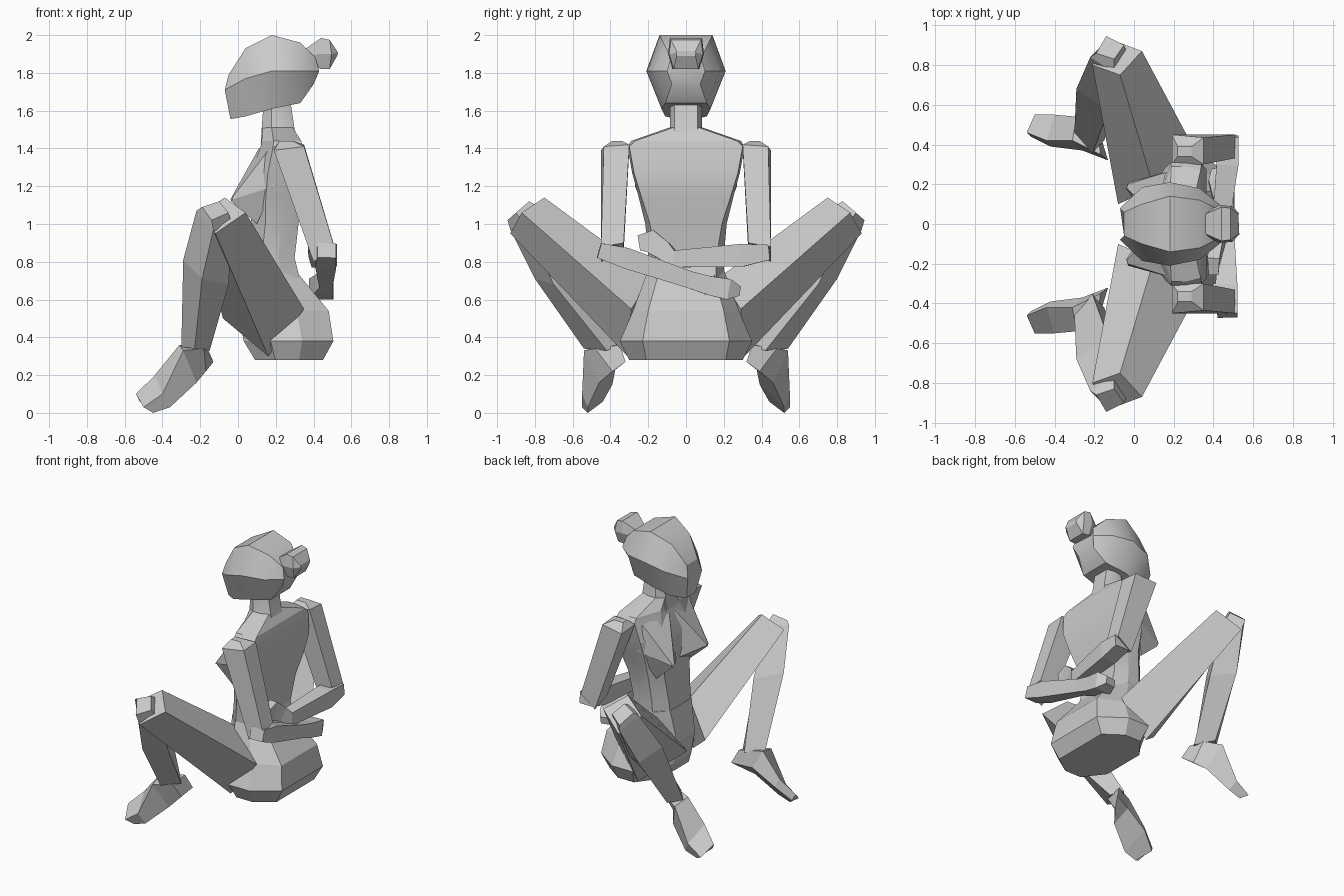
import bpy, bmesh
from mathutils import Vector


def finish(name, bm, mirror=False, angle=0.5):
    bmesh.ops.recalc_face_normals(bm, faces=bm.faces)
    me = bpy.data.meshes.new(name)
    bm.to_mesh(me)
    bm.free()
    ob = bpy.data.objects.new(name, me)
    bpy.context.collection.objects.link(ob)
    if mirror:
        m = ob.modifiers.new("mirror", 'MIRROR')
        m.use_axis = (False, True, False)
        m.use_mirror_merge = False
    for o in bpy.context.selected_objects:
        o.select_set(False)
    bpy.context.view_layer.objects.active = ob
    ob.select_set(True)
    if angle:
        bpy.ops.object.shade_smooth_by_angle(angle=angle)
    return ob


def loft(name, rings, mirror=False, angle=0):
    """Skin a list of equal-length rings and cap both ends."""
    bm = bmesh.new()
    vs = [[bm.verts.new(p) for p in r] for r in rings]
    n = len(rings[0])
    for a, b in zip(vs, vs[1:]):
        for i in range(n):
            j = (i + 1) % n
            bm.faces.new((a[i], a[j], b[j], b[i]))
    bm.faces.new(vs[0])
    bm.faces.new(vs[-1][::-1])
    return finish(name, bm, mirror, angle)


def tube(name, path, side, mirror=False):
    """Four-sided limb: path of (x, y, z, half width, half depth)."""
    pts = [Vector(p[:3]) for p in path]
    rings = []
    for i, p in enumerate(path):
        d = (pts[min(i + 1, len(pts) - 1)] - pts[max(i - 1, 0)]).normalized()
        s = Vector(side)
        s = (s - d * s.dot(d)).normalized()
        t = d.cross(s)
        rings.append([pts[i] + s * p[3] * a + t * p[4] * b
                      for a, b in ((1, 1), (-1, 1), (-1, -1), (1, -1))])
    return loft(name, rings, mirror)


def level(z, xf, xb, w, wf, wb):
    """Horizontal eight-sided body section: front, back, half widths."""
    a, b = xf + (xb - xf) * .3, xf + (xb - xf) * .65
    return [(xf, -wf, z), (a, -w, z), (b, -w, z), (xb, -wb, z),
            (xb, wb, z), (b, w, z), (a, w, z), (xf, wf, z)]


def station(x, top, mid, low):
    """Head section across x: (half width, z, x shift) at top, middle, bottom."""
    return [(x + s[2], k * s[0], s[1]) for k, s in
            ((1, top), (1, mid), (1, low), (-1, low), (-1, mid), (-1, top))]


# pelvis and torso
loft("pelvis", [level(.28, .09, .45, .30, .16, .21), level(.38, .03, .505, .35, .10, .23),
                level(.54, 0, .48, .28, .10, .20), level(.76, .04, .30, .20, .12, .14)])
loft("torso", [level(.66, .03, .34, .20, .12, .16), level(.82, .05, .30, .20, .12, .16),
               level(1.0, .07, .32, .215, .14, .19), level(1.14, .06, .35, .25, .15, .235),
               level(1.27, .07, .365, .285, .16, .275), level(1.41, .12, .34, .31, .11, .30),
               level(1.44, .125, .335, .29, .10, .27), level(1.51, .13, .29, .09, .05, .07)],
     angle=.3)
# breasts: pointed forms on the chest
loft("breast", [[(.11, .03, 1.40), (.16, .26, 1.39), (.19, .27, 1.20),
                 (.10, .19, 1.00), (.07, .01, 1.08)],
                [(-.035, .18, 1.14), (-.03, .20, 1.14), (-.03, .21, 1.13),
                 (-.035, .19, 1.12), (-.04, .18, 1.13)]], mirror=True)
# neck
loft("neck", [level(1.42, .12, .33, .12, .05, .07), level(1.5, .125, .30, .085, .05, .06),
              level(1.70, .14, .27, .085, .05, .06)], angle=.5)

# head and hair bun
loft("head", [station(-.05, (.06, 1.79, 0), (.08, 1.71, -.02), (.05, 1.555, .01)),
              station(.04, (.10, 1.93, 0), (.185, 1.77, 0), (.11, 1.57, 0)),
              station(.18, (.14, 2.0, 0), (.21, 1.81, 0), (.13, 1.61, 0)),
              station(.33, (.12, 1.96, 0), (.18, 1.81, 0), (.11, 1.64, 0)),
              station(.41, (.08, 1.88, 0), (.10, 1.81, .02), (.075, 1.74, -.01))], angle=.6)
loft("hair_bun", [station(.36, (.05, 1.93, 0), (.06, 1.89, 0), (.05, 1.86, 0)),
                  station(.44, (.085, 1.985, 0), (.095, 1.90, -.01), (.07, 1.82, 0)),
                  station(.485, (.08, 1.975, 0), (.09, 1.90, .01), (.065, 1.82, 0)),
                  station(.525, (.05, 1.915, 0), (.052, 1.905, .005), (.05, 1.89, 0))])

# legs
loft("thigh", [[(.10, .18, .72), (.35, .29, .55), (.16, .31, .30), (-.08, .10, .50)],
               [(-.07, .75, 1.14), (.04, .87, 1.06), (-.12, .93, .95), (-.21, .80, 1.05)]],
     mirror=True)
loft("shin", [[(-.19, .86, 1.09), (-.14, .945, 1.02), (-.05, .90, 1.06), (-.10, .83, 1.12)],
              [(-.22, .84, 1.07), (-.13, .93, .97), (-.03, .85, .99), (-.10, .76, 1.08)],
              [(-.29, .68, .81), (-.19, .80, .71), (-.05, .70, .68), (-.13, .57, .77)],
              [(-.30, .46, .35), (-.23, .54, .34), (-.15, .42, .33), (-.21, .35, .35)]],
     mirror=True)
# feet, rolled onto the outer edge
loft("foot", [[(-.18, .48, .34), (-.17, .35, .36), (-.13, .32, .27), (-.17, .39, .22)],
              [(-.29, .54, .33), (-.31, .42, .36), (-.26, .37, .25), (-.22, .46, .16)],
              [(-.40, .55, .10), (-.44, .42, .20), (-.42, .39, .15), (-.36, .52, .03)],
              [(-.50, .55, .03), (-.54, .46, .10), (-.52, .44, .06), (-.45, .52, 0)]],
     mirror=True)

# upper arms with shoulder caps
loft("upper_arm", [[(.22, .34, 1.44), (.29, .34, 1.44), (.29, .39, 1.44), (.22, .39, 1.44)],
                   [(.19, .30, 1.40), (.35, .30, 1.42), (.35, .435, 1.41), (.19, .45, 1.39)],
                   [(.39, .33, .85), (.505, .33, .90), (.51, .45, .88), (.40, .45, .80)]],
     mirror=True)
# forearms and hands crossed behind the back
tube("left_forearm", [(.47, .44, .85, .055, .04), (.47, .30, .835, .055, .06),
                      (.43, -.06, .815, .04, .045), (.41, -.12, .86, .035, .05),
                      (.40, -.19, .91, .03, .06), (.40, -.25, .90, .025, .04)], (1, 0, 0))
tube("right_forearm", [(.47, -.46, .86, .05, .04), (.465, -.32, .82, .055, .055),
                       (.465, .02, .705, .035, .045), (.45, .12, .675, .05, .05),
                       (.44, .22, .655, .065, .055), (.43, .28, .645, .04, .025)], (1, 0, 0))
